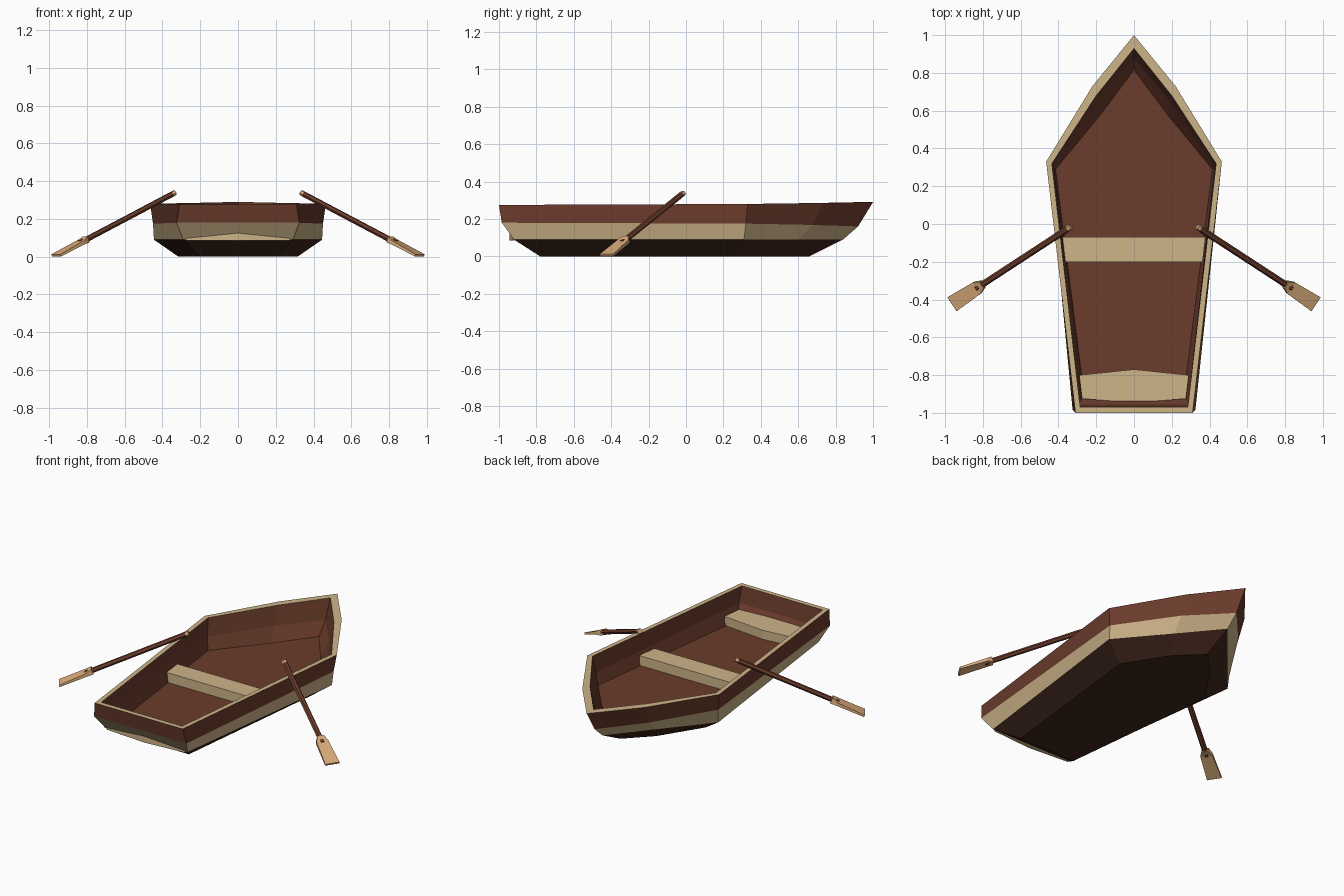
import bpy
from mathutils import Vector

if "Cube" in bpy.data.objects:
    bpy.data.objects.remove(bpy.data.objects["Cube"])


def material(name, rgb):
    m = bpy.data.materials.new(name)
    m.diffuse_color = (*rgb, 1)
    m.use_nodes = True
    m.node_tree.nodes["Principled BSDF"].inputs["Base Color"].default_value = m.diffuse_color
    return m


BROWN = material("red_brown_wood", (0.147, 0.045, 0.025))
DARK = material("dark_wood", (0.051, 0.019, 0.011))
TAN = material("pale_wood", (0.62, 0.46, 0.25))
BLADE = material("blade_wood", (0.72, 0.42, 0.20))


def loft(name, rings, band_mats, start_mat, end_mat):
    """Skin a stack of equal-length closed rings and cap both ends."""
    n = len(rings[0])
    verts = [v for r in rings for v in r]
    faces, mats = [list(range(n))[::-1]], [start_mat]
    for k, mat in enumerate(band_mats):
        for i in range(n):
            j = (i + 1) % n
            faces.append([k * n + i, k * n + j, (k + 1) * n + j, (k + 1) * n + i])
            mats.append(mat)
    faces.append([(len(rings) - 1) * n + i for i in range(n)])
    mats.append(end_mat)
    mesh = bpy.data.meshes.new(name)
    mesh.from_pydata(verts, [], faces)
    slots = list(dict.fromkeys(mats))
    for m in slots:
        mesh.materials.append(m)
    for p, m in zip(mesh.polygons, mats):
        p.material_index = slots.index(m)
    obj = bpy.data.objects.new(name, mesh)
    bpy.context.collection.objects.link(obj)
    return obj


def hull_ring(stern, beam, shoulder, bow):
    """Mirror the right half outline into a full ring, counter-clockwise."""
    half = [stern, beam, shoulder]
    return half + [bow] + [(-x, y, z) for x, y, z in reversed(half)]


# Hull: outside from keel to gunwale, over the rim, then inside down to the floor
hull = [
    hull_ring((.20, -.78, 0), (.315, .25, 0), (.15, .51, 0), (0, .66, 0)),
    hull_ring((.29, -.92, .09), (.445, .31, .09), (.20, .60, .09), (0, .84, .09)),
    hull_ring((.325, -.985, .18), (.45, .32, .175), (.215, .68, .168), (0, .92, .16)),
    hull_ring((.31, -1, .275), (.465, .33, .28), (.22, .73, .285), (0, 1, .29)),
    hull_ring((.285, -.97, .275), (.435, .32, .28), (.20, .68, .285), (0, .93, .29)),
    hull_ring((.295, -.955, .17), (.425, .30, .17), (.19, .65, .17), (0, .88, .17)),
    hull_ring((.265, -.90, .088), (.415, .29, .088), (.18, .575, .088), (0, .815, .088)),
]
loft("hull", hull, [DARK, TAN, BROWN, TAN, BROWN, BROWN], DARK, BROWN)


# Seats: blocks resting on the floor
def seat(name, half, z0, z1):
    outline = half + [(-x, y) for x, y in reversed(half)]
    loft(name, [[(x, y, z) for x, y in outline] for z in (z0, z1)], [TAN], TAN, TAN)


seat("middle_seat", [(.363, -.20), (.378, -.07)], .085, .15)
seat("stern_seat", [(0.001, -.945), (.275, -.925), (.29, -.80), (0.001, -.77)], .085, .145)


# Oars: six-sided shaft with pale grip end, and a flat flared blade
def oar(name, s):
    a, b = Vector((s * .335, -.015, .338)), Vector((s * .962, -.424, .007))
    d = (b - a).normalized()
    side = d.cross(Vector((0, 0, 1))).normalized()
    up = side.cross(d)

    def section(t, w, h, n=6):
        c = a.lerp(b, t)
        if n == 4:
            return [c + side * (w * i) + up * (h * j)
                    for i, j in ((1, 1), (-1, 1), (-1, -1), (1, -1))]
        hexa = ((1, 0), (.5, .87), (-.5, .87), (-1, 0), (-.5, -.87), (.5, -.87))
        return [c + side * (w * i) + up * (h * j) for i, j in hexa]

    loft(name + "_shaft", [section(t, .017, .015) for t in (0, .025, .80)],
         [BLADE, BROWN], BLADE, BROWN)
    loft(name + "_blade",
         [section(.745, .021, .018, 4), section(.79, .036, .010, 4),
          section(1, .044, .006, 4)], [BLADE, BLADE], BLADE, BLADE)


oar("right_oar", 1)
oar("left_oar", -1)

# Make all surface normals face outward
import bmesh
for obj in bpy.context.collection.objects:
    bm = bmesh.new()
    bm.from_mesh(obj.data)
    bmesh.ops.recalc_face_normals(bm, faces=bm.faces)
    bm.to_mesh(obj.data)
    bm.free()
